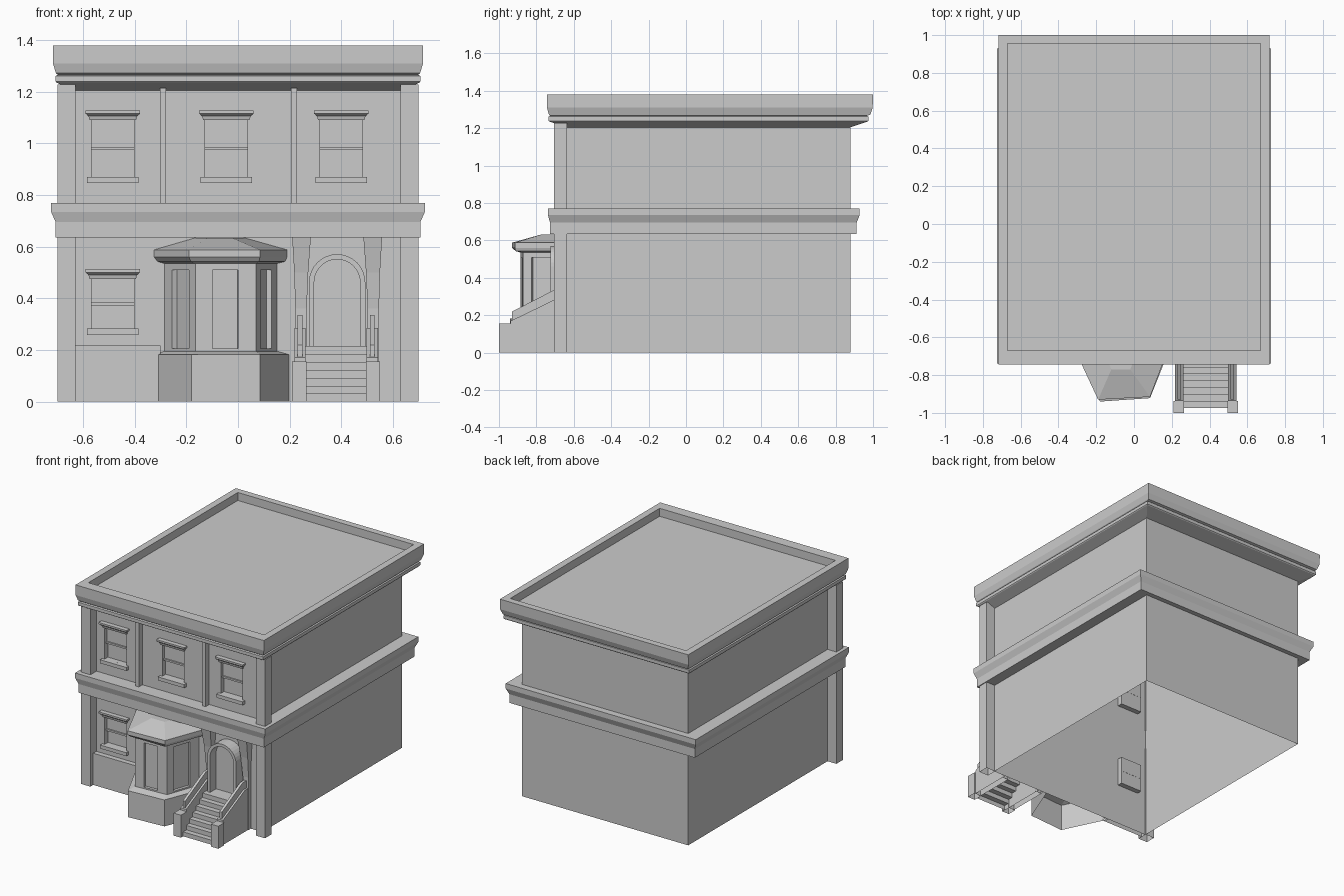
import bpy, bmesh
from math import cos, sin, pi
from mathutils import Vector

if "Cube" in bpy.data.objects:
    bpy.data.objects.remove(bpy.data.objects["Cube"])

WALL = -0.64          # front wall plane
BACK = 0.88
SIDE = 0.633


def finish(name, bm, recalc=True):
    bmesh.ops.remove_doubles(bm, verts=bm.verts, dist=1e-5)
    # the building is hollow and open underneath
    low = [f for f in bm.faces if all(v.co.z < 1e-4 for v in f.verts)]
    bmesh.ops.delete(bm, geom=low, context='FACES')
    if recalc:
        bmesh.ops.recalc_face_normals(bm, faces=bm.faces)
    me = bpy.data.meshes.new(name)
    bm.to_mesh(me)
    bm.free()
    ob = bpy.data.objects.new(name, me)
    bpy.context.collection.objects.link(ob)
    return ob


def stack(name, rings, bottom=True, top=True):
    """Skin a series of closed loops."""
    bm = bmesh.new()
    loops = [[bm.verts.new(p) for p in r] for r in rings]
    n = len(rings[0])
    for a, b in zip(loops, loops[1:]):
        for i in range(n):
            j = (i + 1) % n
            bm.faces.new((a[i], a[j], b[j], b[i]))
    if bottom:
        bm.faces.new(loops[0][::-1])
    if top:
        bm.faces.new(loops[-1])
    return finish(name, bm)


def rect(cx, hx, y0, y1, z):
    return [(cx - hx, y0, z), (cx + hx, y0, z), (cx + hx, y1, z), (cx - hx, y1, z)]


def box(name, x0, x1, y0, y1, z0, z1):
    c, h = (x0 + x1) / 2, (x1 - x0) / 2
    return stack(name, [rect(c, h, y0, y1, z0), rect(c, h, y0, y1, z1)])


def prism_x(name, profile, x0, x1):
    return stack(name, [[(x, y, z) for y, z in profile] for x in (x0, x1)])


def wall(name, p, q, z0, z1, holes=()):
    """Flat wall from p to q; holes are recessed panels (u0, u1, z0, z1, depth)."""
    p, q = Vector((*p, 0)), Vector((*q, 0))
    length = (q - p).length
    d = (q - p) / length
    inward = -d.cross(Vector((0, 0, 1)))
    bm = bmesh.new()

    def face(*uzd):
        bm.faces.new([bm.verts.new(p + d * u + inward * k + Vector((0, 0, z))) for u, z, k in uzd])

    us = sorted({0, length, *(h[0] for h in holes), *(h[1] for h in holes)})
    zs = sorted({z0, z1, *(h[2] for h in holes), *(h[3] for h in holes)})
    for a, b in zip(us, us[1:]):
        for c, e in zip(zs, zs[1:]):
            m, n = (a + b) / 2, (c + e) / 2
            if not any(h[0] < m < h[1] and h[2] < n < h[3] for h in holes):
                face((a, c, 0), (b, c, 0), (b, e, 0), (a, e, 0))
    for a, b, c, e, k in holes:
        pts = [(a, c), (b, c), (b, e), (a, e)]
        for s, t in zip(pts, pts[1:] + pts[:1]):
            face((*s, 0), (*t, 0), (*t, k), (*s, k))
        face(*[(*s, k) for s in pts])
    return finish(name, bm, recalc=False)


# windows: centre x, opening bottom, opening top
WINDOWS = [(-0.485, 0.87, 1.09), (-0.045, 0.87, 1.09), (0.40, 0.87, 1.09), (-0.485, 0.283, 0.475)]
HALF = 0.082
holes = [(cx - HALF + SIDE, cx + HALF + SIDE, a, b, 0.035) for cx, a, b in WINDOWS]

# main walls
wall("front_wall", (-SIDE, WALL), (SIDE, WALL), 0, 1.21, holes)
wall("right_wall", (SIDE, WALL), (SIDE, BACK), 0, 1.21)
wall("back_wall", (SIDE, BACK), (-SIDE, BACK), 0, 1.21)
wall("left_wall", (-SIDE, BACK), (-SIDE, WALL), 0, 1.21)

# top cornice with parapet and sunken roof
TOP = [(SIDE, WALL, BACK, 1.205), (0.702, -0.728, 0.970, 1.235), (0.706, -0.735, 0.975, 1.240),
       (0.706, -0.735, 0.975, 1.262), (0.698, -0.725, 0.965, 1.266), (0.705, -0.733, 0.985, 1.272),
       (0.717, -0.743, 0.998, 1.31), (0.717, -0.743, 1.0, 1.38), (0.67, -0.67, 0.955, 1.38),
       (0.67, -0.67, 0.955, 1.325)]
stack("top_cornice_and_roof", [rect(0, *r) for r in TOP], bottom=False)

# belt cornice between the floors
BELT = [(SIDE, WALL, BACK, 0.635), (0.706, -0.727, 0.912, 0.635), (0.706, -0.727, 0.912, 0.695),
        (0.724, -0.738, 0.928, 0.735), (0.724, -0.738, 0.928, 0.77), (SIDE, WALL, BACK, 0.77)]
stack("belt_cornice", [rect(0, *r) for r in BELT], bottom=False, top=False)

# corner pilasters and slim upper strips
for s in (-1, 1):
    x0, x1 = sorted((s * 0.63, s * 0.70))
    box("lower_pilaster", x0, x1, -0.706, -0.636, 0, 0.636)
    box("upper_pilaster", x0, x1, -0.706, -0.636, 0.769, 1.228)
for cx in (-0.291, 0.217):
    box("upper_strip", cx - 0.012, cx + 0.012, -0.68, WALL, 0.769, 1.215)

# window sashes, sills and hoods
for cx, a, b in WINDOWS:
    mid = (a + b) / 2
    box("upper_sash", cx - HALF, cx + HALF, WALL + 0.022, WALL + 0.036, mid, b)
    box("sash_bar", cx - HALF, cx + HALF, WALL + 0.012, WALL + 0.036, mid - 0.006, mid + 0.006)
    box("window_sill", cx - 0.1, cx + 0.1, WALL - 0.025, WALL, a - 0.024, a)
    hood = [(0.09, 0.014, 0), (0.094, 0.018, 0.016), (0.106, 0.032, 0.026), (0.106, 0.032, 0.038)]
    stack("window_hood", [rect(cx, h, WALL - k, WALL, b + z) for h, k, z in hood])

# plinth left of the bay
box("plinth", -0.632, -0.30, -0.675, WALL, 0, 0.218)

# bay window: base, glazed sides, roof
BASE = [(-0.325, WALL), (-0.18, -0.94), (0.085, -0.922), (0.197, WALL)]
BODY = [(-0.285, WALL), (-0.165, -0.885), (0.07, -0.872), (0.152, WALL)]
EAVE = [(-0.325, WALL), (-0.19, -0.93), (0.085, -0.915), (0.19, WALL)]
CREST = [(-0.17, WALL), (-0.12, -0.77), (-0.02, -0.77), (0.03, WALL)]


def at(poly, z):
    return [(x, y, z) for x, y in poly]


stack("bay_base", [at(BASE, 0), at(BASE, 0.182), at(BODY, 0.195)], top=False)
stack("bay_roof", [at(BODY, 0.535), at([(x * 0.96, max(-0.91, y)) for x, y in EAVE], 0.543),
                   at(EAVE, 0.56), at(EAVE, 0.588), at(CREST, 0.633)], bottom=False)
for p, q, t0, t1 in zip(BODY, BODY[1:], (0.25, 0.28, 0.2), (0.8, 0.70, 0.72)):
    n = (Vector(q) - Vector(p)).length
    wall("bay_side", p, q, 0.19, 0.54, [(t0 * n, t1 * n, 0.205, 0.51, 0.02)])

# arched doorway
DX, SPRING, FLOOR = 0.384, 0.462, 0.215


def arch(r, y):
    pts = [(DX + r * cos(pi * i / 16), y, SPRING + r * sin(pi * i / 16)) for i in range(17)]
    return [(DX + r, y, FLOOR)] + pts + [(DX - r, y, FLOOR)]


stack("door_arch", [arch(0.109, WALL), arch(0.109, -0.725), arch(0.089, -0.725), arch(0.089, -0.66)],
      bottom=False)

# flared brackets beside the door
for s in (-1, 1):
    stack("door_bracket", [rect(DX + s * o, h, y, WALL, z) for o, h, y, z in
          ((0.14, 0.022, -0.665, 0), (0.14, 0.022, -0.665, 0.36), (0.139, 0.027, -0.68, 0.5),
           (0.138, 0.036, -0.705, 0.636))])

# front steps
N = 7
profile = [(WALL, 0), (-0.975, 0)]
for i in range(N):
    y = -0.975 + i * 0.036
    z = FLOOR * (i + 1) / N
    profile += [(y, z), (y + 0.036 if i < N - 1 else WALL, z)]
prism_x("front_steps", profile, 0.26, 0.498)

# stair cheeks, end blocks and handrails
for s in (-1, 1):
    def span(a, b):
        return sorted((0.38 + s * a, 0.38 + s * b))
    box("stair_end_block", *span(0.115, 0.17), -1.0, -0.936, 0, 0.155)
    prism_x("stair_cheek", [(-0.937, 0), (-0.937, 0.17), (-0.70, 0.285), (WALL, 0.285), (WALL, 0)],
            *span(0.118, 0.162))
    prism_x("handrail", [(-0.93, 0.165), (-0.93, 0.22), (-0.706, 0.335), (WALL, 0.335),
                         (WALL, 0.28), (-0.706, 0.28)], *span(0.131, 0.149))
